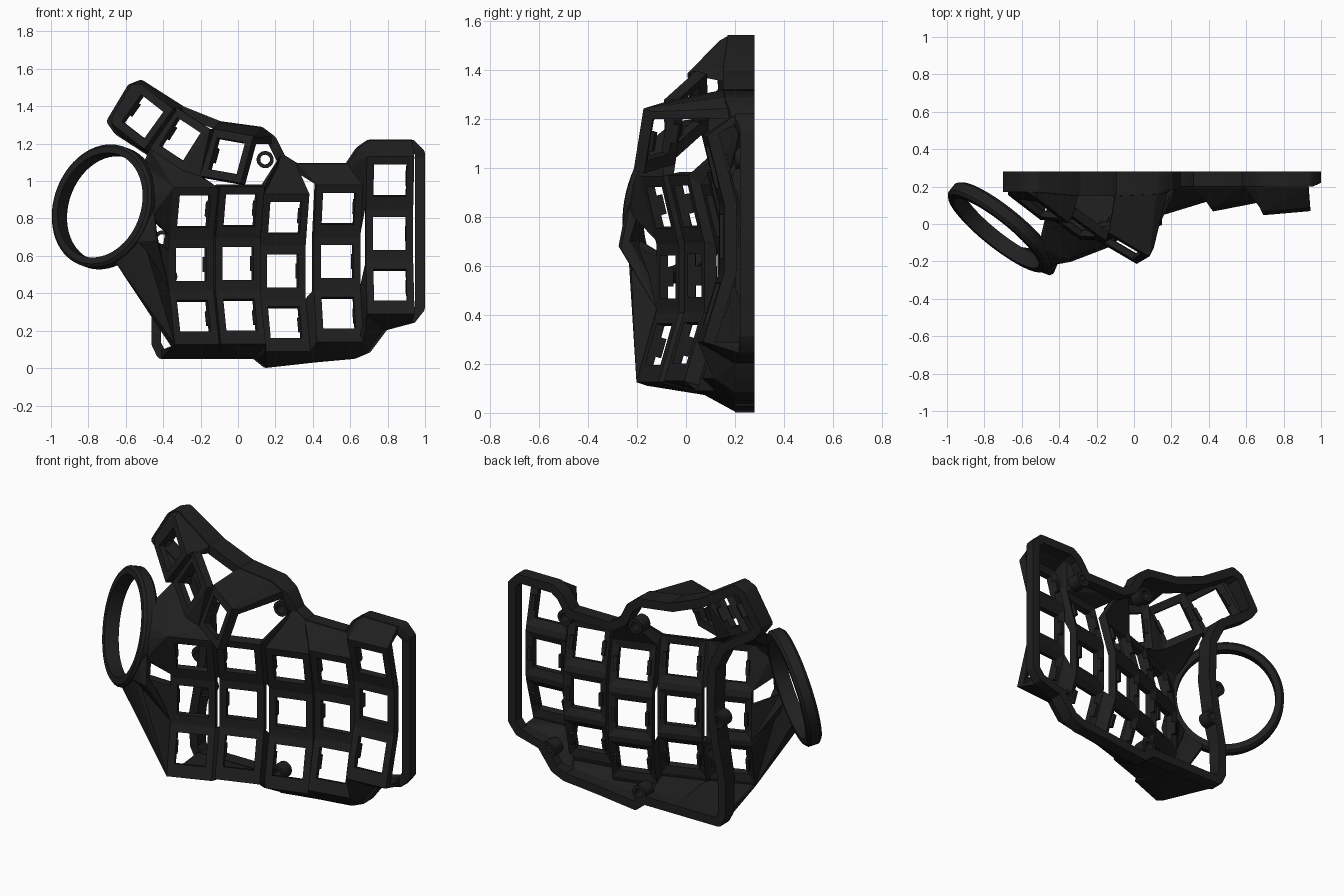
import bpy, bmesh, math
from mathutils import Matrix, Vector

if "Cube" in bpy.data.objects:
    bpy.data.objects.remove(bpy.data.objects["Cube"])

mat = bpy.data.materials.new("matte_black")
mat.diffuse_color = (0.014, 0.014, 0.014, 1)
mat.use_nodes = True
mat.node_tree.nodes["Principled BSDF"].inputs["Base Color"].default_value = mat.diffuse_color

HALF, HOLE, THICK, BACK = 0.127, 0.088, 0.05, 0.28


def hull(bm, *groups):
    """Convex solid around several groups of points."""
    vs = [bm.verts.new(p) for g in groups for p in g]
    res = bmesh.ops.convex_hull(bm, input=vs)
    junk = {v for v in res["geom_interior"] + res["geom_unused"]
            if isinstance(v, bmesh.types.BMVert)}
    bmesh.ops.delete(bm, geom=list(junk), context='VERTS')


def finish(name, bm, smooth=None):
    bmesh.ops.recalc_face_normals(bm, faces=bm.faces)
    me = bpy.data.meshes.new(name)
    bm.to_mesh(me)
    bm.free()
    me.materials.append(mat)
    ob = bpy.data.objects.new(name, me)
    bpy.context.collection.objects.link(ob)
    if smooth:
        bpy.ops.object.select_all(action='DESELECT')
        ob.select_set(True)
        bpy.context.view_layer.objects.active = ob
        bpy.ops.object.shade_smooth_by_angle(angle=math.radians(smooth))
    return ob


def rot(angle, axis):
    return Matrix.Rotation(math.radians(angle), 4, axis)


def post(m, x, z, depth=THICK):
    """Front and back point of a plate at local x, z."""
    return [m @ Vector((x, 0, z)), m @ Vector((x, depth, z))]


def corner(m, sx, sz):
    return post(m, sx * HALF, sz * (HALF + 0.005))


def socket(bm, m):
    """Square plate with a square switch opening and two side clips."""
    ring = [(-1, -1), (1, -1), (1, 1), (-1, 1)]
    for i in range(4):
        a, b = ring[i], ring[(i + 1) % 4]
        hull(bm, corner(m, *a), corner(m, *b),
             post(m, a[0] * HOLE, a[1] * HOLE, 0.035), post(m, b[0] * HOLE, b[1] * HOLE, 0.035))
    for s in (-1, 1):
        hull(bm, *[post(m, s * x, z, 0.06) for x in (HOLE, HOLE + 0.02)
                   for z in (-0.04, 0.04)])


# Finger columns: x, y, z of the middle key, and sideways slope
columns = [(-0.25, -0.075, 0.555, 21), (0.0, 0.035, 0.56, 19), (0.24, 0.165, 0.52, 17),
           (0.53, 0.177, 0.57, 11), (0.81, 0.145, 0.72, 5)]
rows = [(-0.04, -0.275, -17), (0, 0, 0), (-0.038, 0.282, 14)]
key = {}
for c, (x, y, z, a) in enumerate(columns):
    base = Matrix.Translation((x, y, z)) @ rot(a, 'Z')
    for r, (dy, dz, tilt) in enumerate(rows):
        key[c, r] = base @ Matrix.Translation((0, dy, dz)) @ rot(tilt, 'X')

bm = bmesh.new()
for m in key.values():
    socket(bm, m)
for c in range(5):
    for r in range(2):
        lo, hi = key[c, r], key[c, r + 1]
        hull(bm, corner(lo, -1, 1), corner(lo, 1, 1), corner(hi, -1, -1), corner(hi, 1, -1))
finish("finger_key_columns", bm)

# Webs between neighbouring columns, leaving long slots open
bm = bmesh.new()
filled = {0: (0, 2), 1: (0, 2), 2: (0,), 3: (0, 2)}
for c, rs in filled.items():
    for r in rs:
        l, n = key[c, r], key[c + 1, r]
        hull(bm, corner(l, 1, -1), corner(l, 1, 1), corner(n, -1, -1), corner(n, -1, 1))
finish("column_webs", bm)

# Thumb cluster
thumb = [Matrix.Translation(p) @ rot(-28, 'Z') @ rot(-15, 'X') @ rot(roll, 'Y')
         for p, roll in (((-0.51, 0.08, 1.345), 33), ((-0.31, -0.02, 1.225), 29),
                         ((-0.06, -0.13, 1.135), 9))]
bm = bmesh.new()
for m in thumb:
    socket(bm, m)
for l, n in zip(thumb, thumb[1:]):
    hull(bm, corner(l, 1, -1), corner(l, 1, 1), corner(n, -1, -1), corner(n, -1, 1))
finish("thumb_keys", bm)

# Back rim: x, z, front depth
path = [(-0.41, 0.075, .2), (-0.11, 0.075, .2), (0.09, 0.075, .2), (0.15, 0.027, .2),
        (0.40, 0.055, .2), (0.62, 0.075, .2), (0.69, 0.105, .2), (0.78, 0.225, .2),
        (0.93, 0.265, .22), (0.973, 0.32, .22), (0.973, 1.15, .22), (0.93, 1.195, .2),
        (0.70, 1.195, .2), (0.65, 1.16, .2), (0.59, 1.07, .2), (0.31, 1.07, .2),
        (0.23, 1.12, .2), (0.18, 1.22, .18), (0.12, 1.265, .16), (-0.10, 1.295, .15),
        (-0.30, 1.375, .15), (-0.52, 1.515, .17), (-0.57, 1.495, .17), (-0.675, 1.32, .17),
        (-0.64, 1.27, .18), (-0.44, 1.14, .18), (-0.37, 1.0, .18), (-0.36, 0.75, .18),
        (-0.39, 0.55, .18), (-0.435, 0.33, .19), (-0.437, 0.13, .2)]


def rim(i):
    x, z, y = path[i]
    return [(x + 0.026 * math.cos(k * math.pi / 6), yy, z + 0.026 * math.sin(k * math.pi / 6))
            for k in range(12) for yy in (y, BACK)]


bm = bmesh.new()
for i in range(len(path)):
    hull(bm, rim(i), rim((i + 1) % len(path)))
finish("back_rim", bm, 35)


def wall(bm, posts, rims):
    hull(bm, *posts, *[[(path[i][0], path[i][2], path[i][1] + d) for d in (-.022, .022)]
                       + [(path[i][0], path[i][2] + 0.03, path[i][1])] for i in rims])


# Bottom walls, starting from a short lip under the lowest keys
bm = bmesh.new()
low_edge = HALF + 0.035
bot = lambda c, s: post(key[c, 0], s * HALF, -low_edge)
top = lambda c, s: corner(key[c, 2], s, 1)
for c in range(5):
    hull(bm, bot(c, -1), bot(c, 1), corner(key[c, 0], -1, -1), corner(key[c, 0], 1, -1))
    if c < 4:
        hull(bm, bot(c, 1), bot(c + 1, -1), corner(key[c, 0], 1, -1),
             corner(key[c + 1, 0], -1, -1))
wall(bm, [bot(0, -1), bot(0, 1)], [0, 1])
wall(bm, [bot(0, 1), bot(1, -1)], [1])
wall(bm, [bot(1, -1), bot(1, 1)], [1, 2])
wall(bm, [bot(1, 1), bot(2, -1)], [2, 3])
wall(bm, [bot(2, -1), bot(2, 1)], [3, 4])
wall(bm, [bot(2, 1), bot(3, -1)], [4])
wall(bm, [bot(3, -1), bot(3, 1)], [4, 5])
wall(bm, [bot(3, 1), bot(4, -1)], [5, 6, 7])
wall(bm, [bot(4, -1), bot(4, 1)], [7, 8])
finish("bottom_wall", bm)

# Top walls
bm = bmesh.new()
wall(bm, [top(4, 1), top(4, -1)], [11, 12])
wall(bm, [top(4, -1), top(3, 1)], [12, 13, 14])
wall(bm, [top(3, 1), top(3, -1)], [14, 15])
wall(bm, [top(2, 1), top(2, -1)], [15, 16])
wall(bm, [top(2, -1), top(1, 1)], [16])
finish("top_wall", bm)

# Thumb walls
bm = bmesh.new()
t1, t2, t3 = thumb
wall(bm, [corner(t1, -1, 1), corner(t1, 1, 1)], [20, 21])
wall(bm, [corner(t1, -1, 1)], [21, 22])
wall(bm, [corner(t1, -1, 1), corner(t1, -1, -1)], [22, 23])
wall(bm, [corner(t1, -1, -1)], [23, 24])
wall(bm, [corner(t1, -1, -1), corner(t1, 1, -1)], [24, 25])
wall(bm, [corner(t3, -1, 1), corner(t3, 1, 1)], [18, 19])
wall(bm, [corner(t3, 1, 1), post(t3, HALF, 0.1)], [17, 18])
hull(bm, top(0, -1), top(0, 1), corner(t3, -1, -1), corner(t2, 1, -1))
finish("thumb_wall", bm)

# Trackball ring
n = Vector((-0.60, -0.75, 0.22)).normalized()
u = Vector((0.78, -0.625, 0)).normalized()
u = (u - n * u.dot(n)).normalized()
v = u.cross(n)
if v.z < 0:
    v = -v
centre = Vector((-0.712, -0.018, 0.862))


def ring_point(deg, r=0.31, h=0.0):
    a = math.radians(deg)
    return centre + (u * math.cos(a) + v * math.sin(a)) * r + n * h


section = [(0.287, -0.042), (0.322, -0.042), (0.337, -0.027), (0.337, 0.027),
           (0.322, 0.042), (0.287, 0.042)]
bm = bmesh.new()
N = 64
loops = [[bm.verts.new(ring_point(360 * i / N, r, h)) for r, h in section] for i in range(N)]
for i in range(N):
    a, b = loops[i], loops[(i + 1) % N]
    for k in range(len(section)):
        j = (k + 1) % len(section)
        bm.faces.new((a[k], b[k], b[j], a[j]))
finish("ball_ring", bm, 30)

# Panels joining the ring to the columns and thumb cluster
bm = bmesh.new()
rp = lambda d: [ring_point(d, 0.31, h) for h in (-0.035, 0.035)] + [ring_point(d, 0.335, 0)]
low, mid, high = key[0, 0], key[0, 1], key[0, 2]
lug = [(-0.45, -0.275, 0.68), (-0.43, -0.265, 0.67), (-0.43, -0.23, 0.70)]
for d in (-66, -57, -48, -39):
    hull(bm, rp(d), rp(d + 9), bot(0, -1))
hull(bm, rp(-30), bot(0, -1), corner(low, -1, 1), corner(mid, -1, -1))
hull(bm, rp(-30), corner(mid, -1, -1), post(mid, -HALF, 0.08))
hull(bm, rp(-40), rp(-30), lug, corner(mid, -1, -1))
hull(bm, rp(-30), rp(-15), lug)
hull(bm, rp(-15), rp(0), lug)
hull(bm, rp(-8), rp(10), corner(high, -1, -1), corner(high, -1, 1))
hull(bm, rp(10), rp(25), corner(high, -1, 1))
hull(bm, rp(25), rp(40), corner(high, -1, 1), corner(t2, -1, -1))
hull(bm, corner(high, -1, 1), corner(t2, -1, -1), corner(t2, 1, -1))
finish("ring_bracket", bm)

# Screw bosses on the open back
bm = bmesh.new()
for x, z in ((0.145, 1.115), (0.62, 1.04), (-0.405, 0.69), (-0.37, 0.49), (0.12, 0.11),
             (0.73, 0.21)):
    S = 20
    prof = [(0.026, 0.2), (0.046, 0.2), (0.046, BACK), (0.026, BACK)]
    rings = [[bm.verts.new((x + r * math.cos(2 * math.pi * i / S), y,
                            z + r * math.sin(2 * math.pi * i / S))) for r, y in prof]
             for i in range(S)]
    for i in range(S):
        a, b = rings[i], rings[(i + 1) % S]
        for k in range(4):
            bm.faces.new((a[k], b[k], b[(k + 1) % 4], a[(k + 1) % 4]))
finish("screw_bosses", bm, 35)
